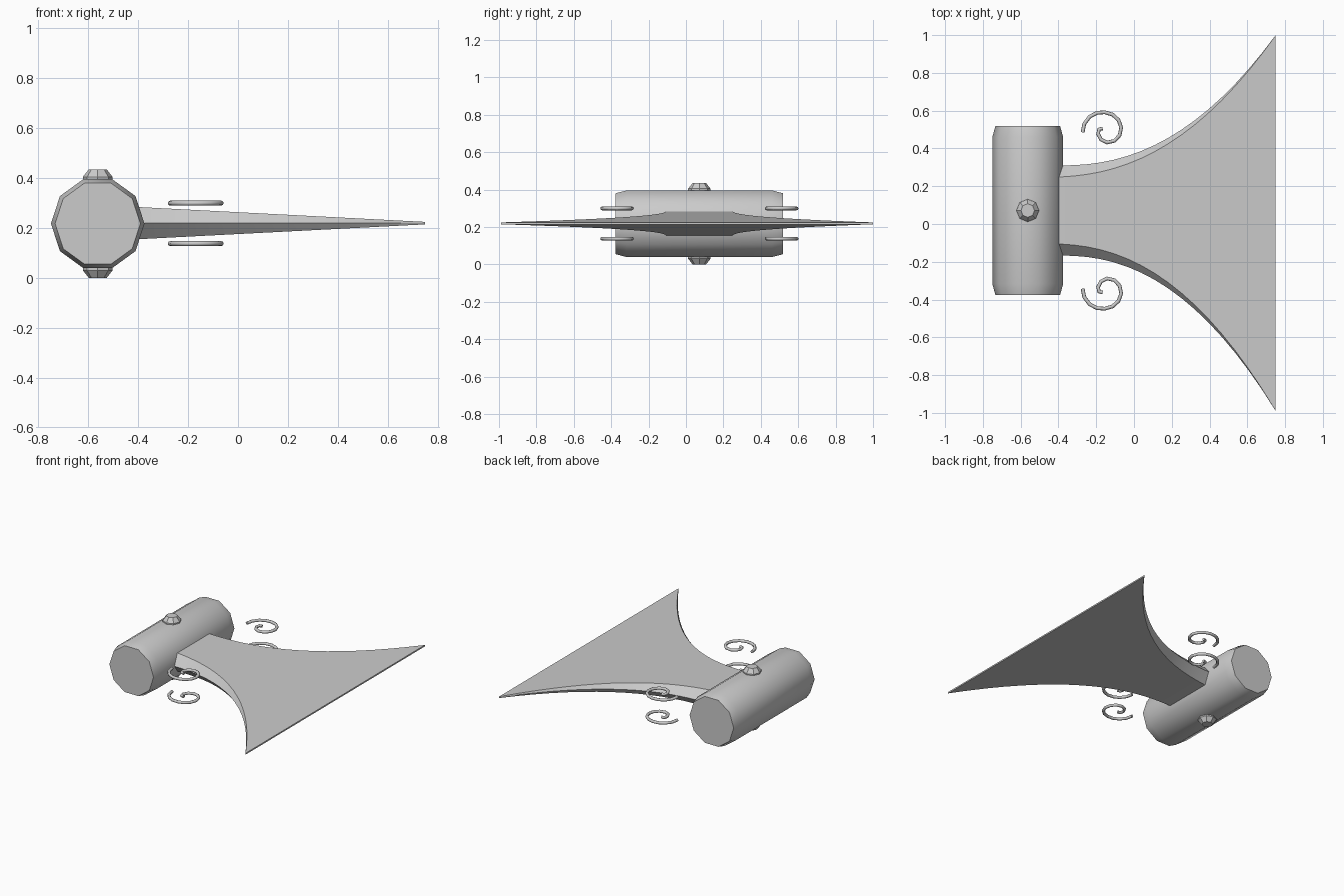
import bpy, bmesh, math
from mathutils import Vector

if "Cube" in bpy.data.objects:
    bpy.data.objects.remove(bpy.data.objects["Cube"])

CX, CY, CZ = -0.5625, 0.0715, 0.2175   # centre of the axe head

steel = bpy.data.materials.new("grey_steel")
steel.diffuse_color = (0.6, 0.6, 0.6, 1)
steel.use_nodes = True
steel.node_tree.nodes["Principled BSDF"].inputs["Base Color"].default_value = steel.diffuse_color


def finish(obj, angle):
    obj.data.materials.clear()
    obj.data.materials.append(steel)
    bpy.ops.object.select_all(action='DESELECT')
    obj.select_set(True)
    bpy.context.view_layer.objects.active = obj
    bpy.ops.object.shade_smooth_by_angle(angle=math.radians(angle))


def loft(name, rings, angle):
    """Skin a list of equal-length closed rings and cap both ends."""
    bm = bmesh.new()
    vs = [[bm.verts.new(p) for p in ring] for ring in rings]
    n = len(vs[0])
    for a, b in zip(vs, vs[1:]):
        for i in range(n):
            j = (i + 1) % n
            bm.faces.new((a[i], a[j], b[j], b[i]))
    bm.faces.new(vs[0][::-1])
    bm.faces.new(vs[-1])
    bmesh.ops.recalc_face_normals(bm, faces=bm.faces)
    me = bpy.data.meshes.new(name)
    bm.to_mesh(me)
    bm.free()
    obj = bpy.data.objects.new(name, me)
    bpy.context.collection.objects.link(obj)
    finish(obj, angle)
    return obj


# Ten-sided head with chamfered ends
loft("head_barrel", [
    [(CX + r * math.cos(k * math.tau / 10), CY + y, CZ + r * math.sin(k * math.tau / 10))
     for k in range(10)]
    for y, r in ((-0.448, 0.171), (-0.388, 0.1875), (0.388, 0.1875), (0.448, 0.171))], 40)

# Octagonal rivets above and below the head
for side, s in (("top", 1), ("bottom", -1)):
    loft("rivet_" + side, [
        [(CX + r * math.cos(k * math.tau / 8), CY + r * math.sin(k * math.tau / 8), CZ + s * z)
         for k in range(8)]
        for z, r in ((0.15, 0.06), (0.187, 0.06), (0.2175, 0.036))], 30)

# Flared blade: hexagonal section thinning towards the cutting edge
rings = []
for i in range(-1, 17):
    t = max(i, 0) / 16
    x = -0.44 if i < 0 else -0.39 + 1.14 * t
    flare = t ** 2.25
    hi, lo = 0.31 + 0.69 * flare, -0.167 - 0.823 * flare
    inset = 0.06 * (1 - t) + 0.001
    h = 0.064 * (1 - t) + 0.005 * t
    zc = CZ + 0.002
    rings.append([(x, hi, zc), (x, hi - inset, zc + h), (x, lo + inset, zc + h),
                  (x, lo, zc), (x, lo + inset, zc - h), (x, hi - inset, zc - h)])
loft("blade", rings, 25)

# Four spiral scrolls beside the blade (angle in degrees, radius)
SPIRAL = [(188, 0.118), (165, 0.112), (140, 0.104), (115, 0.096), (90, 0.09),
          (62, 0.088), (34, 0.088), (6, 0.088), (-22, 0.085), (-50, 0.08),
          (-80, 0.071), (-110, 0.058), (-145, 0.043), (-180, 0.03), (-200, 0.012)]
for ys, yname in ((1, "back"), (-1, "front")):
    for zs, zname in ((1, "upper"), (-1, "lower")):
        path = [Vector((-0.155 + r * math.cos(math.radians(a)),
                        CY + ys * (0.43 + r * math.sin(math.radians(a))),
                        CZ + 0.001 + zs * 0.081)) for a, r in SPIRAL]
        tube = []
        for i, p in enumerate(path):
            d = (path[min(i + 1, len(path) - 1)] - path[max(i - 1, 0)]).normalized()
            side = d.cross(Vector((0, 0, 1)))
            tube.append([p + 0.01 * (side * math.cos(k * math.tau / 8)
                                     + Vector((0, 0, math.sin(k * math.tau / 8))))
                         for k in range(8)])
        loft(f"scroll_{yname}_{zname}", tube, 50)
